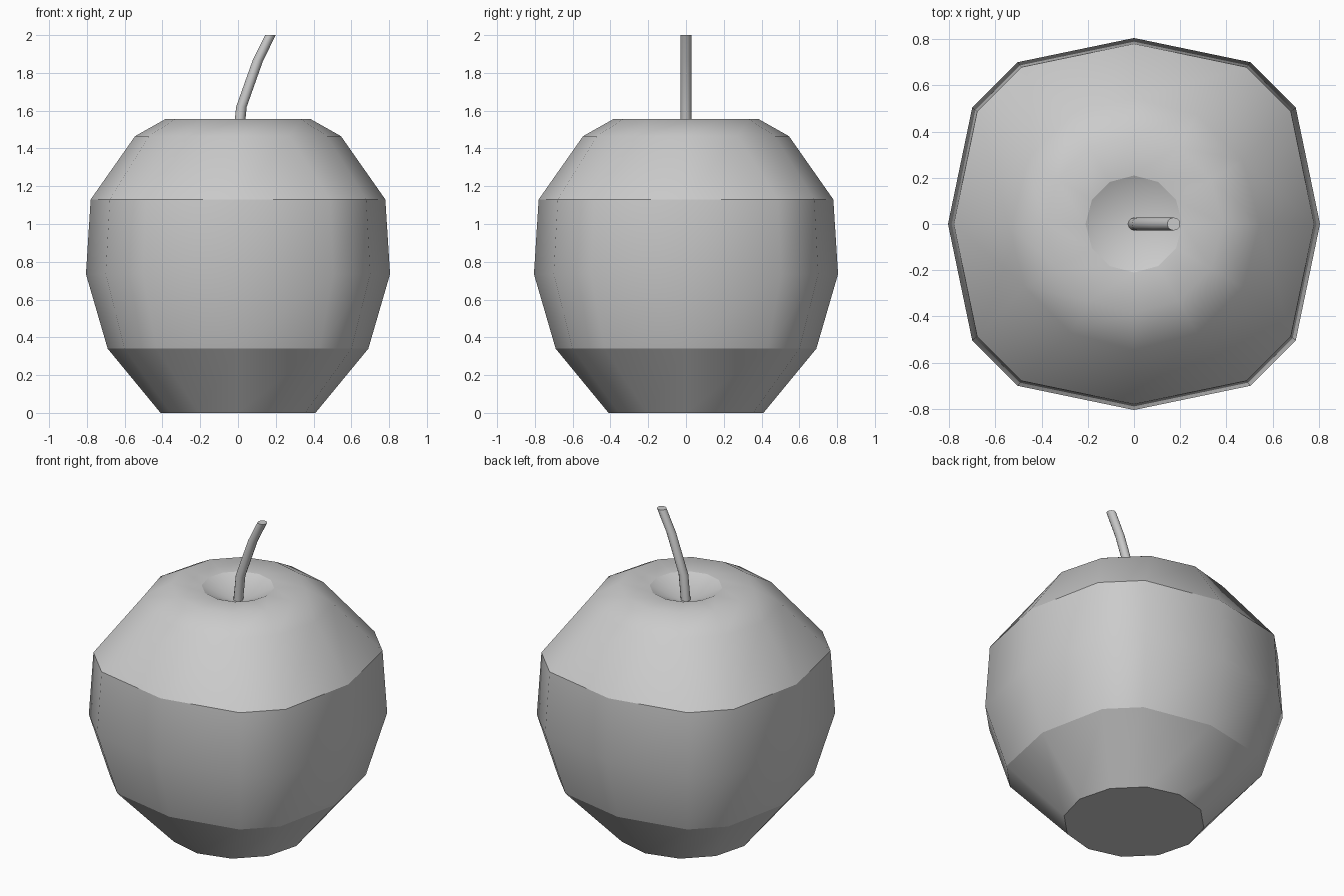
import bpy, bmesh
from math import cos, sin, pi

if "Cube" in bpy.data.objects:
    bpy.data.objects.remove(bpy.data.objects["Cube"])

N = 12


def unit_ring(square):
    """Twelve-sided outline, round or slightly squared."""
    if not square:
        return [(cos(2 * pi * i / N), sin(2 * pi * i / N)) for i in range(N)]
    pts, quarter = [], [(1, 0), (0.87, 0.625), (0.625, 0.87)]
    for _ in range(4):
        pts += quarter
        quarter = [(-y, x) for x, y in quarter]
    return pts


def loft(name, rings, sharp_rings, tip=None):
    """Skin rings of (x offset, radius, z, squared); optional closing point on top."""
    bm = bmesh.new()
    loops = [[bm.verts.new((cx + r * x, r * y, z)) for x, y in unit_ring(sq)]
             for cx, r, z, sq in rings]
    bm.faces.new(loops[0][::-1])
    for a, b in zip(loops, loops[1:]):
        for i in range(N):
            j = (i + 1) % N
            bm.faces.new((a[i], a[j], b[j], b[i]))
    if tip is None:
        bm.faces.new(loops[-1])
    else:
        t = bm.verts.new((0, 0, tip))
        for i in range(N):
            bm.faces.new((loops[-1][i], loops[-1][(i + 1) % N], t))
    # smooth faces with chosen crisp rings
    for f in bm.faces:
        f.smooth = True
    for k in sharp_rings:
        for i in range(N):
            bm.edges.get((loops[k][i], loops[k][(i + 1) % N])).smooth = False
    me = bpy.data.meshes.new(name)
    bm.to_mesh(me)
    bm.free()
    ob = bpy.data.objects.new(name, me)
    bpy.context.collection.objects.link(ob)
    return ob


# fruit body with a dimple on top
loft("fruit_body", [
    (0, 0.41, 0.00, False),
    (0, 0.69, 0.34, True),
    (0, 0.805, 0.735, True),
    (0, 0.78, 1.13, True),
    (0, 0.545, 1.465, False),
    (0, 0.385, 1.555, False),
    (0, 0.21, 1.545, False),
], sharp_rings=[0, 1, 3, 6], tip=1.45)

# bent stem
loft("stem", [
    (0.00, 0.028, 1.44, False),
    (0.018, 0.028, 1.62, False),
    (0.105, 0.028, 1.865, False),
    (0.172, 0.028, 2.00, False),
], sharp_rings=[0, 3])
